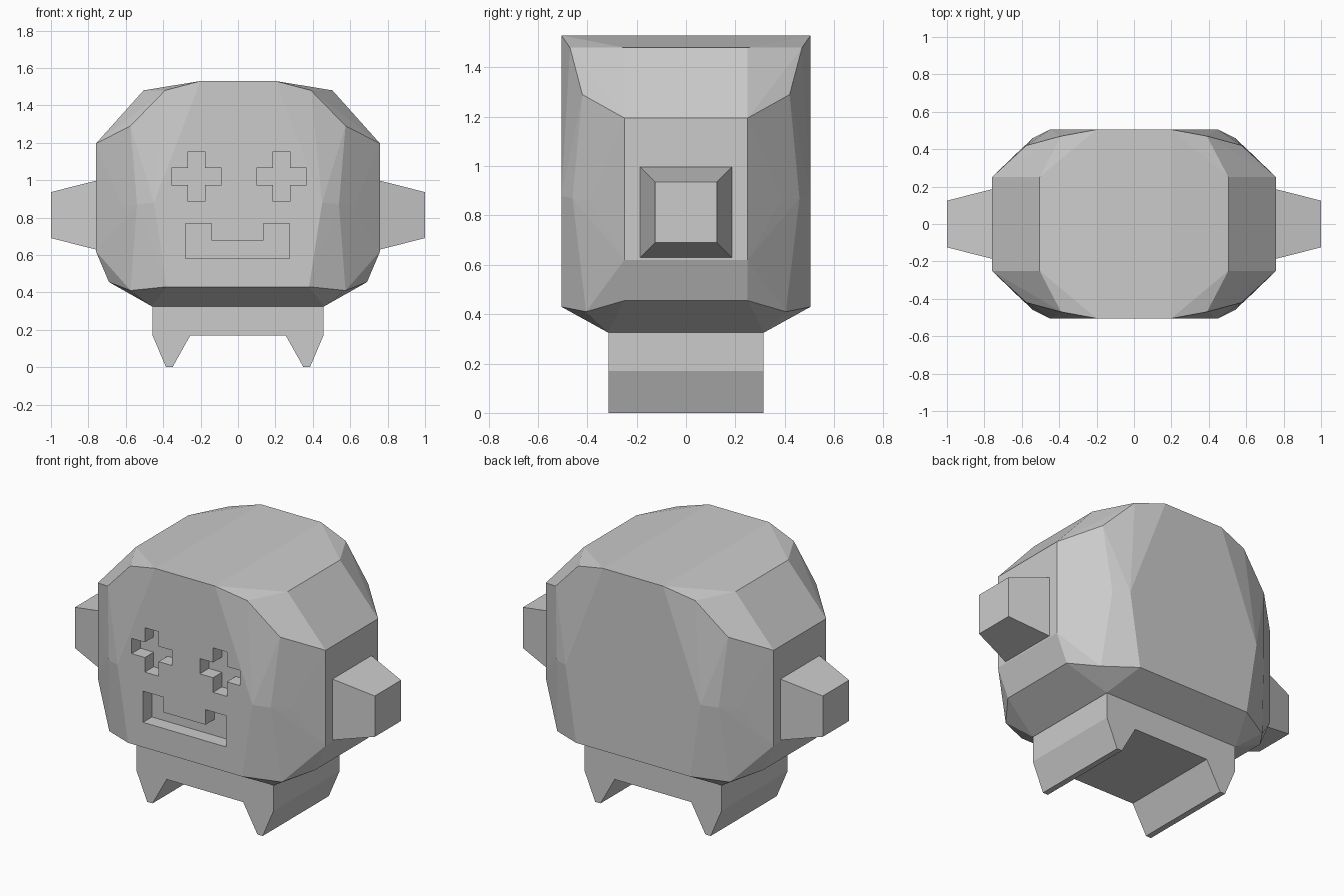
import bpy
import bmesh

if "Cube" in bpy.data.objects:
    bpy.data.objects.remove(bpy.data.objects["Cube"], do_unlink=True)

grey = bpy.data.materials.new("plain grey")
grey.use_nodes = True
grey.diffuse_color = (0.6, 0.6, 0.6, 1)
grey.node_tree.nodes["Principled BSDF"].inputs["Base Color"].default_value = (0.6, 0.6, 0.6, 1)


def finish(name, bm):
    bmesh.ops.recalc_face_normals(bm, faces=bm.faces)
    mesh = bpy.data.meshes.new(name)
    bm.to_mesh(mesh)
    bm.free()
    mesh.materials.append(grey)
    obj = bpy.data.objects.new(name, mesh)
    bpy.context.collection.objects.link(obj)
    return obj


def hull(name, points):
    """Faceted solid wrapped around a set of points."""
    bm = bmesh.new()
    for p in points:
        bm.verts.new(p)
    res = bmesh.ops.convex_hull(bm, input=bm.verts)
    loose = {g for g in res["geom_interior"] + res["geom_unused"]
             if isinstance(g, bmesh.types.BMVert)}
    bmesh.ops.delete(bm, geom=list(loose), context="VERTS")
    bmesh.ops.dissolve_limit(bm, angle_limit=0.01, verts=bm.verts, edges=bm.edges)
    return finish(name, bm)


def prism(name, outline, y0, y1):
    """Front outline (x, z) extruded along y."""
    bm = bmesh.new()
    face = bm.faces.new([bm.verts.new((x, y0, z)) for x, z in outline])
    ext = bmesh.ops.extrude_face_region(bm, geom=[face])
    moved = [g for g in ext["geom"] if isinstance(g, bmesh.types.BMVert)]
    bmesh.ops.translate(bm, verts=moved, vec=(0, y1 - y0, 0))
    return finish(name, bm)


# Head: one quarter of the corners, mirrored left-right and front-back
corners = [
    (0.20, 0.505, 1.53), (0.39, 0.47, 1.48), (0.505, 0.25, 1.48),   # crown
    (0.575, 0.42, 1.29), (0.76, 0.25, 1.195),                      # shoulders
    (0.45, 0.505, 0.88), (0.54, 0.46, 0.87), (0.62, 0.385, 0.86),    # cheeks
    (0.76, 0.25, 0.62), (0.69, 0.25, 0.455), (0.575, 0.405, 0.41),  # jaw
    (0.38, 0.505, 0.43), (0.46, 0.315, 0.325),                      # underside
]
head = hull("head", [(x * sx, y * sy, z) for x, y, z in corners
                     for sx in (-1, 1) for sy in (-1, 1)])


# Recessed eyes and mouth
def cross(cx, cz, a, b):
    quarter = [(b, a), (b, b), (a, b)]
    pts = []
    for _ in range(4):
        pts += quarter
        quarter = [(z, -x) for x, z in quarter]
    return [(cx + x, cz + z) for x, z in pts]


mouth = [(-0.28, 0.58), (0.275, 0.58), (0.275, 0.768), (0.137, 0.768),
         (0.137, 0.677), (-0.142, 0.677), (-0.142, 0.768), (-0.28, 0.768)]
cuts = {"right_eye_cutter": cross(-0.222, 1.02, 0.134, 0.046),
        "left_eye_cutter": cross(0.233, 1.02, 0.134, 0.046),
        "mouth_cutter": mouth}
bpy.context.view_layer.objects.active = head
for name, outline in cuts.items():
    cutter = prism(name, outline, -0.7, -0.42)
    cutter.hide_render = True
    mod = head.modifiers.new(name, "BOOLEAN")
    mod.operation = "DIFFERENCE"
    mod.solver = "EXACT"
    mod.object = cutter
    bpy.ops.object.modifier_apply(modifier=mod.name)
    bpy.data.objects.remove(cutter, do_unlink=True)

# Ears: blocks tapering outward
for side, s in (("left", 1), ("right", -1)):
    hull(side + "_ear", [(s * x, sy * w, 0.813 + sz * h)
                         for x, w, h in ((0.755, 0.187, 0.185), (1.0, 0.125, 0.123))
                         for sy in (-1, 1) for sz in (-1, 1)])

# Neck with two pointed feet running front to back
half = [(0.255, 0.17), (0.35, 0), (0.385, 0), (0.457, 0.17), (0.457, 0.33)]
prism("neck_and_feet", half + [(-x, z) for x, z in reversed(half)], -0.315, 0.315)
